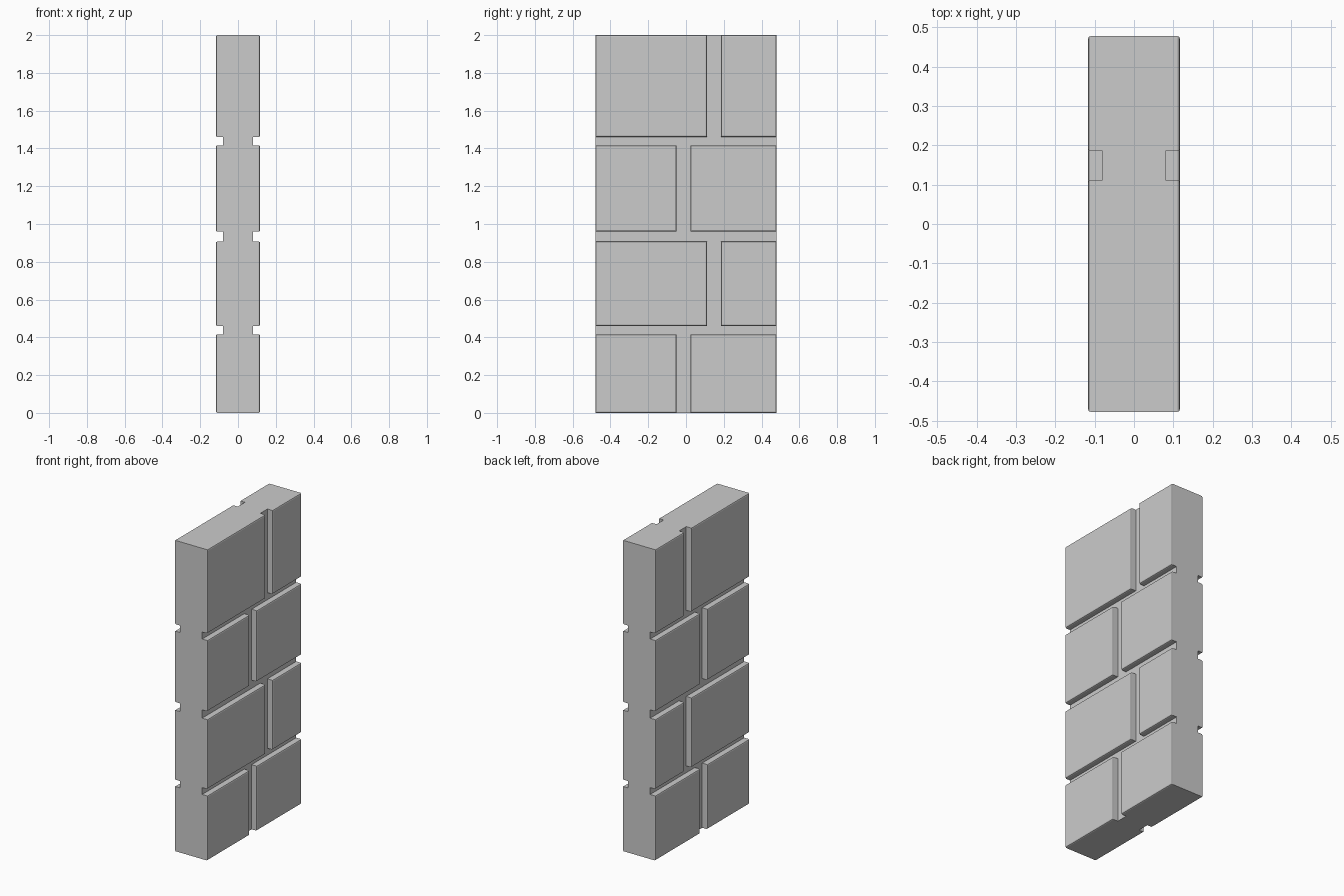
import bpy, bmesh

if "Cube" in bpy.data.objects:
    bpy.data.objects.remove(bpy.data.objects["Cube"])

CORE_X, FACE_X, HALF_Y, HEIGHT = 0.08, 0.117, 0.478, 2.0
BEVEL = 0.008


def add_object(name, bm):
    bmesh.ops.recalc_face_normals(bm, faces=bm.faces)
    mesh = bpy.data.meshes.new(name)
    bm.to_mesh(mesh)
    bm.free()
    obj = bpy.data.objects.new(name, mesh)
    bpy.context.collection.objects.link(obj)
    return obj


def box(bm, x0, x1, y0, y1, z0, z1):
    verts = bmesh.ops.create_cube(bm, size=1)["verts"]
    for v in verts:
        v.co = (x1 if v.co.x > 0 else x0,
                y1 if v.co.y > 0 else y0,
                z1 if v.co.z > 0 else z0)


def brick(name, side, y0, y1, z0, z1):
    # Raised block: softened outer rim, open back resting on the core
    bm = bmesh.new()
    box(bm, CORE_X, FACE_X, y0, y1, z0, z1)
    rim = [e for e in bm.edges if all(v.co.x > FACE_X - 1e-5 for v in e.verts)]
    bmesh.ops.bevel(bm, geom=rim, offset=BEVEL, offset_type='OFFSET',
                    segments=2, profile=0.5, affect='EDGES')
    bm.normal_update()
    back = [f for f in bm.faces if all(v.co.x < CORE_X + 1e-5 for v in f.verts)]
    bmesh.ops.delete(bm, geom=back, context='FACES')
    for v in bm.verts:
        v.co.x *= side
    bmesh.ops.reverse_faces(bm, faces=bm.faces) if side < 0 else None
    mesh = bpy.data.meshes.new(name)
    bm.to_mesh(mesh)
    bm.free()
    bpy.context.collection.objects.link(bpy.data.objects.new(name, mesh))


# Mortar core
bm = bmesh.new()
box(bm, -CORE_X, CORE_X, -HALF_Y, HALF_Y, 0, HEIGHT)
add_object("mortar_core", bm)

# Brick courses: bottom, top, then the vertical joint's start and end
courses = [(0.0, 0.416, -0.05, 0.024),
           (0.46, 0.907, 0.112, 0.185),
           (0.96, 1.416, -0.05, 0.024),
           (1.461, HEIGHT, 0.112, 0.185)]
for side, label in ((1, "right"), (-1, "left")):
    for i, (z0, z1, j0, j1) in enumerate(courses, 1):
        brick(f"{label}_course_{i}_front_brick", side, -HALF_Y, j0, z0, z1)
        brick(f"{label}_course_{i}_back_brick", side, j1, HALF_Y, z0, z1)
